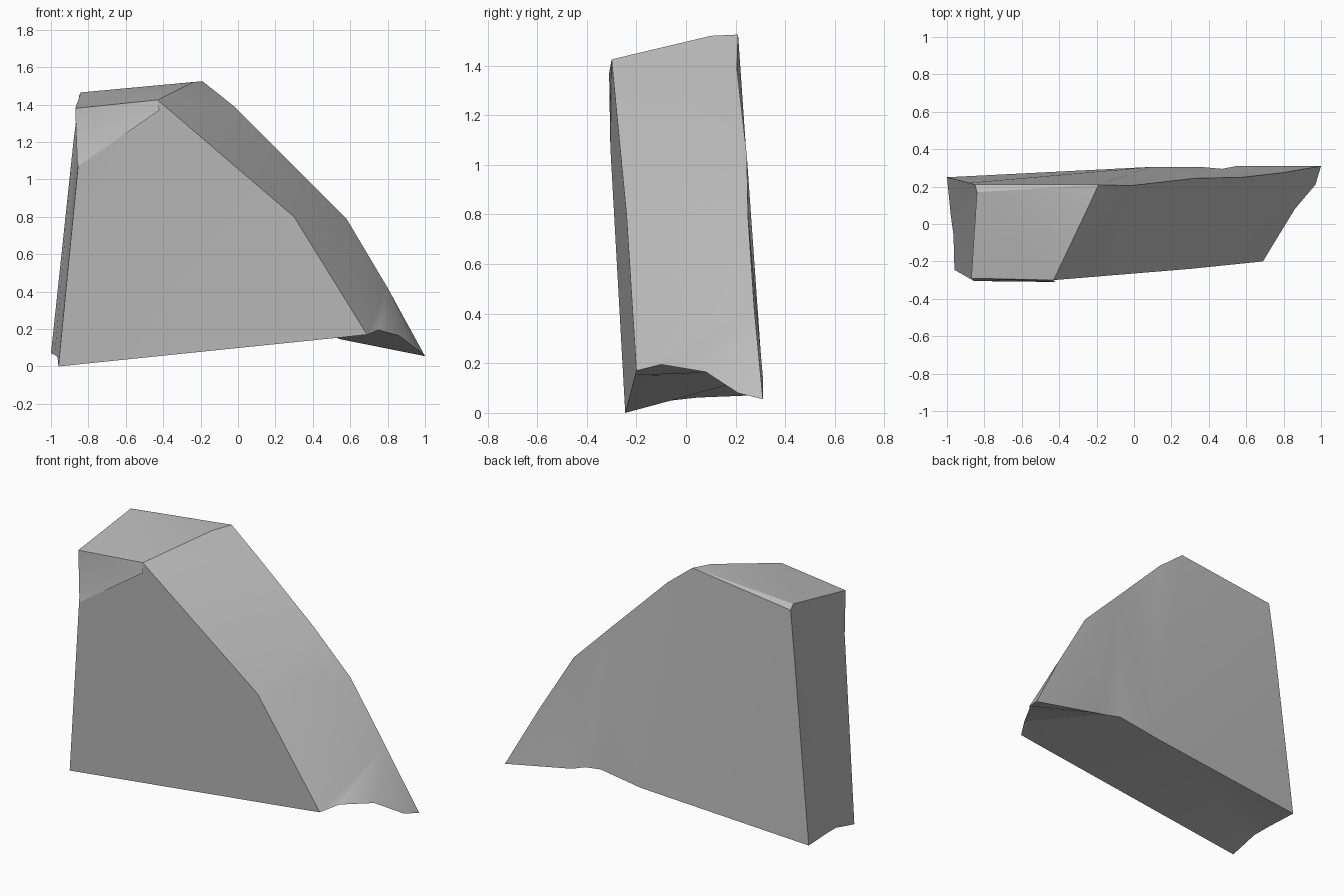
import bpy, bmesh, math

cube = bpy.data.objects.get("Cube")
if cube:
    bpy.data.objects.remove(cube)

bm = bmesh.new()


def chain(*points):
    """Add a run of corner vertices."""
    return [bm.verts.new(p) for p in points]


def facet(*verts):
    return bm.faces.new(verts)


def strip(a, b):
    """Skin the gap between two runs of vertices with triangles."""
    i = j = 0
    while i < len(a) - 1 or j < len(b) - 1:
        step_a = j == len(b) - 1 or (
            i < len(a) - 1 and (i + 1) / (len(a) - 1) <= (j + 1) / (len(b) - 1))
        if step_a:
            facet(a[i], a[i + 1], b[j])
            i += 1
        else:
            facet(a[i], b[j + 1], b[j])
            j += 1


# Front outline, from the lower left corner over the top to the lower right
foot, chip_low, chip_high, shoulder, brow, bend, toe, sole = chain(
    (-.96, -.245, 0), (-.855, -.305, 1.07), (-.86, -.295, 1.1),
    (-.87, -.29, 1.38), (-.43, -.3, 1.425), (.3, -.24, .8),
    (.69, -.2, .17), (.52, -.205, .152))
crack, = chain((-.42, -.31, 1.37))

# Back outline, same direction
heel, flank, corner, peak, *ridge = chain(
    (-1, .25, .07), (-.88, .22, 1.2), (-.85, .21, 1.445), (-.19, .21, 1.525),
    (-.02, .205, 1.39), (.33, .245, 1.04), (.58, .25, .79), (.8, .275, .42))
tip, *under = chain((1, .31, .055), (.55, .31, .145), (.47, .295, .17),
                    (.36, .305, .19), (.09, .305, .15))

# Broken edges of the slab ends and top
left_rim = chain((-.98, .05, .062), (-.965, -.06, .05))
right_rim = chain((.75, -.1, .195), (.86, .08, .165), (.97, .21, .08))
top_edge, crest, fold = chain((-.84, .17, 1.465), (-.24, .1, 1.52),
                              (-.11, .06, 1.38))

# Front face with its chipped upper corner
facet(foot, sole, toe, bend, brow, crack, chip_low)
facet(chip_low, crack, chip_high)
facet(chip_high, crack, brow, shoulder)

# Back face
facet(heel, flank, corner, peak, *ridge, tip, *under)

# Left end
facet(foot, chip_low, chip_high, shoulder, top_edge, corner, flank, heel,
      *left_rim)

# Top and its narrow back bevel
facet(shoulder, brow, crest, peak, top_edge)
facet(top_edge, peak, corner)

# Long slope, folded along a shallow crease
facet(brow, bend, fold)
facet(brow, fold, crest)
facet(crest, fold, peak)
facet(peak, fold, ridge[0])
strip([fold, bend, toe], ridge)
strip([toe, *right_rim], [ridge[-1]])
facet(ridge[-1], right_rim[-1], tip)

# Underside
facet(foot, sole, toe, *right_rim, tip, *under, heel, *left_rim)

bmesh.ops.triangulate(bm, faces=bm.faces[:])
bmesh.ops.recalc_face_normals(bm, faces=bm.faces[:])

mesh = bpy.data.meshes.new("rock_slab")
bm.to_mesh(mesh)
bm.free()
rock = bpy.data.objects.new("rock_slab", mesh)
bpy.context.collection.objects.link(rock)

# Plain stone grey
stone = bpy.data.materials.new("stone_grey")
stone.use_nodes = True
grey = (.5, .5, .5, 1)
stone.diffuse_color = grey
stone.node_tree.nodes["Principled BSDF"].inputs["Base Color"].default_value = grey
mesh.materials.append(stone)

bpy.ops.object.select_all(action='DESELECT')
bpy.context.view_layer.objects.active = rock
rock.select_set(True)
bpy.ops.object.shade_smooth_by_angle(angle=math.radians(25))
